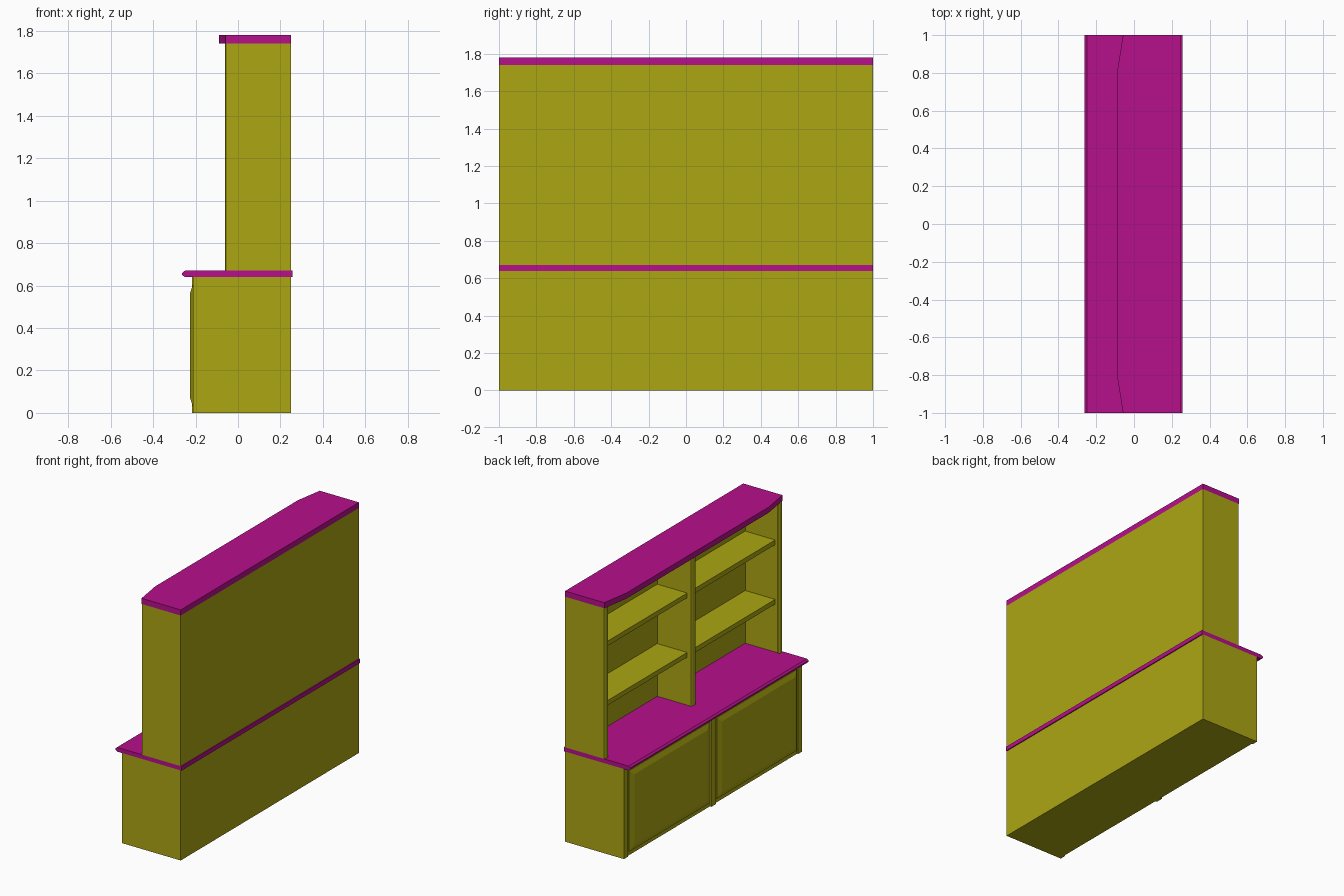
import bpy, bmesh
from mathutils import Vector

if "Cube" in bpy.data.objects:
    bpy.data.objects.remove(bpy.data.objects["Cube"])


def material(name, rgb):
    m = bpy.data.materials.new(name)
    m.diffuse_color = (*rgb, 1)
    m.use_nodes = True
    m.node_tree.nodes["Principled BSDF"].inputs["Base Color"].default_value = m.diffuse_color
    return m


OLIVE = material("olive_paint", (0.41, 0.38, 0.006))
MAGENTA = material("magenta_paint", (0.47, 0.005, 0.26))


def finish(name, bm, mat):
    bmesh.ops.recalc_face_normals(bm, faces=bm.faces)
    me = bpy.data.meshes.new(name)
    bm.to_mesh(me)
    bm.free()
    me.materials.append(mat)
    ob = bpy.data.objects.new(name, me)
    bpy.context.collection.objects.link(ob)
    return ob


def prism(name, points, push, mat):
    """Extrude a flat outline along a vector."""
    bm = bmesh.new()
    face = bm.faces.new([bm.verts.new(p) for p in points])
    geo = bmesh.ops.extrude_face_region(bm, geom=[face], use_keep_orig=True)["geom"]
    moved = [g for g in geo if isinstance(g, bmesh.types.BMVert)]
    bmesh.ops.translate(bm, verts=moved, vec=Vector(push))
    return finish(name, bm, mat)


def box(name, x, y, z, mat=OLIVE):
    pts = [(x[0], y[0], z[0]), (x[1], y[0], z[0]), (x[1], y[1], z[0]), (x[0], y[1], z[0])]
    return prism(name, pts, (0, 0, z[1] - z[0]), mat)


def raised_panel(name, y, z, x_base, x_front, inset):
    """Door panel with sloped edges rising towards -x."""
    bm = bmesh.new()
    rings = []
    for x, i in ((x_base + 0.01, 0), (x_base, 0), (x_front, inset)):
        rings.append([bm.verts.new((x, a, b)) for a, b in (
            (y[0] + i, z[0] + i), (y[1] - i, z[0] + i),
            (y[1] - i, z[1] - i), (y[0] + i, z[1] - i))])
    for r, s in zip(rings, rings[1:]):
        for k in range(4):
            n = (k + 1) % 4
            bm.faces.new((r[k], r[n], s[n], s[k]))
    bm.faces.new(rings[0])
    bm.faces.new(rings[-1])
    return finish(name, bm, OLIVE)


def post_trim(name, y0, y1):
    """Stepped moulding on the front of an upright."""
    outline = [(-0.05, y0), (-0.05, y1), (-0.056, y1), (-0.062, y1 - 0.009),
               (-0.062, y0 + 0.009), (-0.056, y0)]
    return prism(name, [(x, y, 0.67) for x, y in outline], (0, 0, 1.07), OLIVE)


# Lower cabinet
box("base_cabinet", (-0.205, 0.25), (-1, 1), (0, 0.64))
box("base_center_post", (-0.217, -0.205), (-0.025, 0.025), (0, 0.64))

# Countertop with a shaped front edge
top_profile = [(0.257, 0.64), (0.257, 0.67), (-0.25, 0.67),
               (-0.263, 0.66), (-0.263, 0.65), (-0.25, 0.64)]
prism("countertop", [(x, -1, z) for x, z in top_profile], (0, 2, 0), MAGENTA)

# Upper hutch back and divider
box("hutch_back", (0.21, 0.25), (-1, 1), (0.67, 1.74))
box("hutch_divider", (-0.05, 0.21), (-0.022, 0.022), (0.67, 1.74))
post_trim("divider_trim", -0.025, 0.025)

# Mirrored parts on both halves
for s, side in ((1, "left"), (-1, "right")):
    def span(a, b):
        return tuple(sorted((s * a, s * b)))

    box(f"{side}_base_stile", (-0.213, -0.205), span(0.955, 1), (0, 0.64))
    raised_panel(f"{side}_door", span(0.045, 0.94), (0.03, 0.605), -0.212, -0.225, 0.038)
    box(f"{side}_hutch_side", (-0.05, 0.21), span(0.965, 1), (0.67, 1.74))
    post_trim(f"{side}_side_trim", *span(0.955, 1))
    for label, z in (("lower", 1.01), ("upper", 1.432)):
        box(f"{side}_{label}_shelf", (-0.025, 0.21), span(0.022, 0.965), (z, z + 0.034))

# Cornice bowed forward in the middle
cornice = [(0.25, -1), (0.25, 1), (-0.058, 1), (-0.09, 0.8), (-0.09, -0.8), (-0.058, -1)]
prism("cornice", [(x, y, 1.74) for x, y in cornice], (0, 0, 0.04), MAGENTA)
